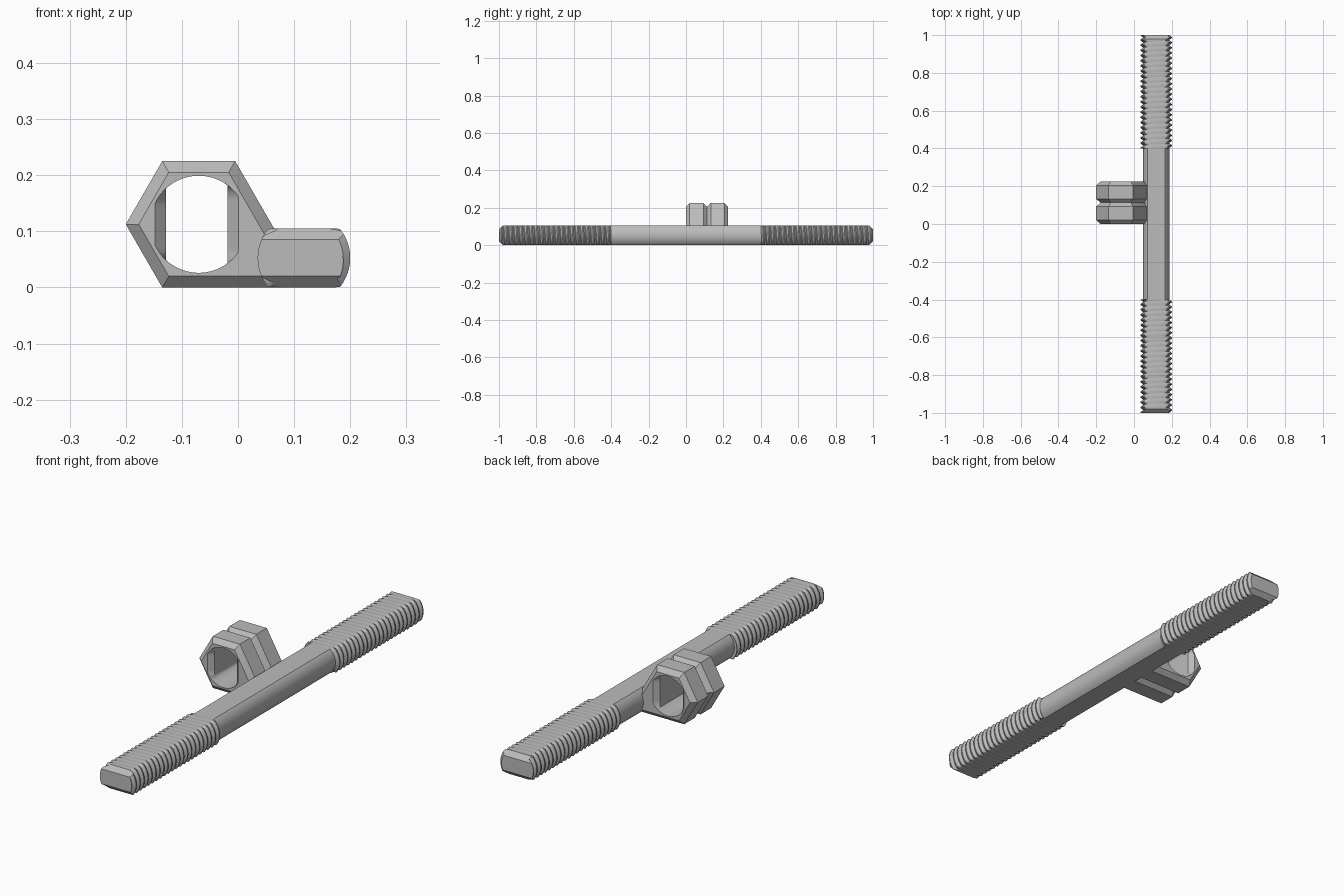
import bpy, bmesh
from math import sin, cos, pi, asin, floor
from mathutils import Vector

cube = bpy.data.objects.get("Cube")
if cube:
    bpy.data.objects.remove(cube, do_unlink=True)

steel = bpy.data.materials.new("plain_grey")
steel.use_nodes = True
GREY = (0.5, 0.5, 0.5, 1)
steel.diffuse_color = GREY
steel.node_tree.nodes["Principled BSDF"].inputs["Base Color"].default_value = GREY

ROD_X, HALF_H = 0.1175, 0.0525      # rod axis and half thickness between flats
ROOT, CREST = 0.07, 0.0825          # thread radii
THREAD_START, END, CHAMFER = 0.4, 1.0, 0.02
PITCH = 0.6 / 22


def finish(bm, name):
    bmesh.ops.remove_doubles(bm, verts=bm.verts, dist=1e-5)
    bmesh.ops.recalc_face_normals(bm, faces=bm.faces)
    mesh = bpy.data.meshes.new(name)
    bm.to_mesh(mesh)
    bm.free()
    mesh.materials.append(steel)
    ob = bpy.data.objects.new(name, mesh)
    bpy.context.collection.objects.link(ob)
    return ob


def smooth(ob):
    bpy.ops.object.select_all(action="DESELECT")
    ob.select_set(True)
    bpy.context.view_layer.objects.active = ob
    bpy.ops.object.shade_smooth_by_angle(angle=pi / 6)


def loft(name, sections, caps=True):
    """Join equal-length (x, z) outlines placed at successive y values."""
    bm = bmesh.new()
    rings = [[bm.verts.new((x, y, z)) for x, z in pts] for y, pts in sections]
    n = len(rings[0])
    for a, b in zip(rings, rings[1:]):
        for j in range(n):
            k = (j + 1) % n
            bm.faces.new((a[j], a[k], b[k], b[j]))
    if caps:
        bm.faces.new(rings[0])
        bm.faces.new(rings[-1])
    return finish(bm, name)


# Angles around the two rounded sides; the flats lie between them
EDGE, STEPS = asin(HALF_H / ROOT), 20
side = [EDGE - 2 * EDGE * i / STEPS for i in range(STEPS + 1)]
ANGLES = side + [a - pi for a in side]


def rod_point(a, r):
    r = min(r, HALF_H / max(abs(sin(a)), 1e-6))
    return ROD_X + r * cos(a), HALF_H + r * sin(a)


# Plain middle of the rod
outline = [rod_point(a, ROOT) for a in ANGLES]
smooth(loft("rod_shank", [(-THREAD_START, outline), (THREAD_START, outline)], caps=False))

# Helical threads, as (phase, height) along one pitch
PROFILE = [(0, 0), (0.1, 0), (0.45, 1), (0.65, 1), (1, 0)]


def thread_radius(u):
    u -= floor(u)
    for (p, h), (q, g) in zip(PROFILE, PROFILE[1:]):
        if u <= q:
            return ROOT + (CREST - ROOT) * (h + (g - h) * (u - p) / (q - p))
    return ROOT


def threaded_end(name, y0, y1):
    bm = bmesh.new()
    per = len(PROFILE) - 1
    grid = []
    for turn in range(-3, round((y1 - y0) / PITCH) + 3):
        for phase, _ in PROFILE[:-1]:
            row = []
            for a in ANGLES:
                y = y0 + PITCH * (turn + phase - a / (2 * pi))
                y = min(max(y, y0), y1)
                r = thread_radius((y - y0) / PITCH + a / (2 * pi) + 1e-7)
                x, z = rod_point(a, r)
                row.append(bm.verts.new((x, y, z)))
            grid.append(row)
    # the last column meets the first column one turn further on
    for i in range(len(grid) - per):
        grid[i].append(grid[i + per][0])
    for a, b in zip(grid[:-per], grid[1:-per]):
        for j in range(len(ANGLES)):
            bm.faces.new((a[j], a[j + 1], b[j + 1], b[j]))
    bmesh.ops.remove_doubles(bm, verts=bm.verts, dist=1e-5)
    bmesh.ops.dissolve_degenerate(bm, edges=bm.edges, dist=1e-5)
    bmesh.ops.holes_fill(bm, edges=bm.edges, sides=0)
    # sloped chamfers on the outer tip
    s = 1 if y1 > 0 else -1
    for t in (1, -1):
        co = Vector((0, s * (END - CHAMFER), HALF_H + t * HALF_H))
        bmesh.ops.bisect_plane(bm, geom=bm.verts[:] + bm.edges[:] + bm.faces[:],
                               plane_co=co, plane_no=Vector((0, s, t)), clear_outer=True)
        bmesh.ops.holes_fill(bm, edges=bm.edges, sides=0)
    smooth(finish(bm, name))


threaded_end("front_thread", -END, -THREAD_START)
threaded_end("back_thread", THREAD_START, END)

# Double hexagonal collar merging into the rod
NUT_X, NUT_Z, NUT_R = -0.07, 0.1125, 0.13
DEPTH = 2 * NUT_Z
hexagon = [(NUT_X + NUT_R * cos(k * pi / 3), NUT_Z + NUT_R * sin(k * pi / 3)) for k in range(1, 5)]
collar = hexagon + [(0.11, 0.0), (0.11, 0.026)]


def inset(pts, d):
    """Offset a counter-clockwise outline inwards."""
    out = []
    for i, p in enumerate(pts):
        a, b, c = Vector(pts[i - 1]), Vector(p), Vector(pts[(i + 1) % len(pts)])
        e, f = (b - a).normalized(), (c - b).normalized()
        n, m = Vector((-e.y, e.x)), Vector((-f.y, f.x))
        out.append(tuple(b + (n + m) * d / (1 + n.dot(m))))
    return out


small = inset(collar, CHAMFER)
sections = [(0, small)]
for start in (0, DEPTH / 2):
    stop = start + DEPTH / 2
    sections += [(start + CHAMFER, collar), (stop - CHAMFER, collar), (stop, small)]
nut = loft("hex_collar", sections)

# Round hole with two flat walls that flare at both mouths
HOLE_R, HOLE_N = 0.0865, 64
LEFT, RIGHT = -0.128, -0.019


def hole(flare):
    pts = []
    for k in range(HOLE_N):
        a = 2 * pi * (k + 0.5) / HOLE_N
        x = NUT_X + HOLE_R * cos(a)
        pts.append((min(max(x, LEFT - flare), RIGHT + flare), NUT_Z + HOLE_R * sin(a)))
    return pts


cutter = loft("hole_cutter", [(-0.01, hole(0.03)), (0, hole(0.02)), (0.02, hole(0)),
                              (DEPTH - 0.02, hole(0)), (DEPTH, hole(0.02)),
                              (DEPTH + 0.01, hole(0.03))])
mod = nut.modifiers.new("hole", "BOOLEAN")
mod.operation, mod.solver, mod.object = "DIFFERENCE", "EXACT", cutter
bpy.context.view_layer.objects.active = nut
nut.select_set(True)
bpy.ops.object.modifier_apply(modifier=mod.name)
bpy.data.objects.remove(cutter, do_unlink=True)
smooth(nut)
